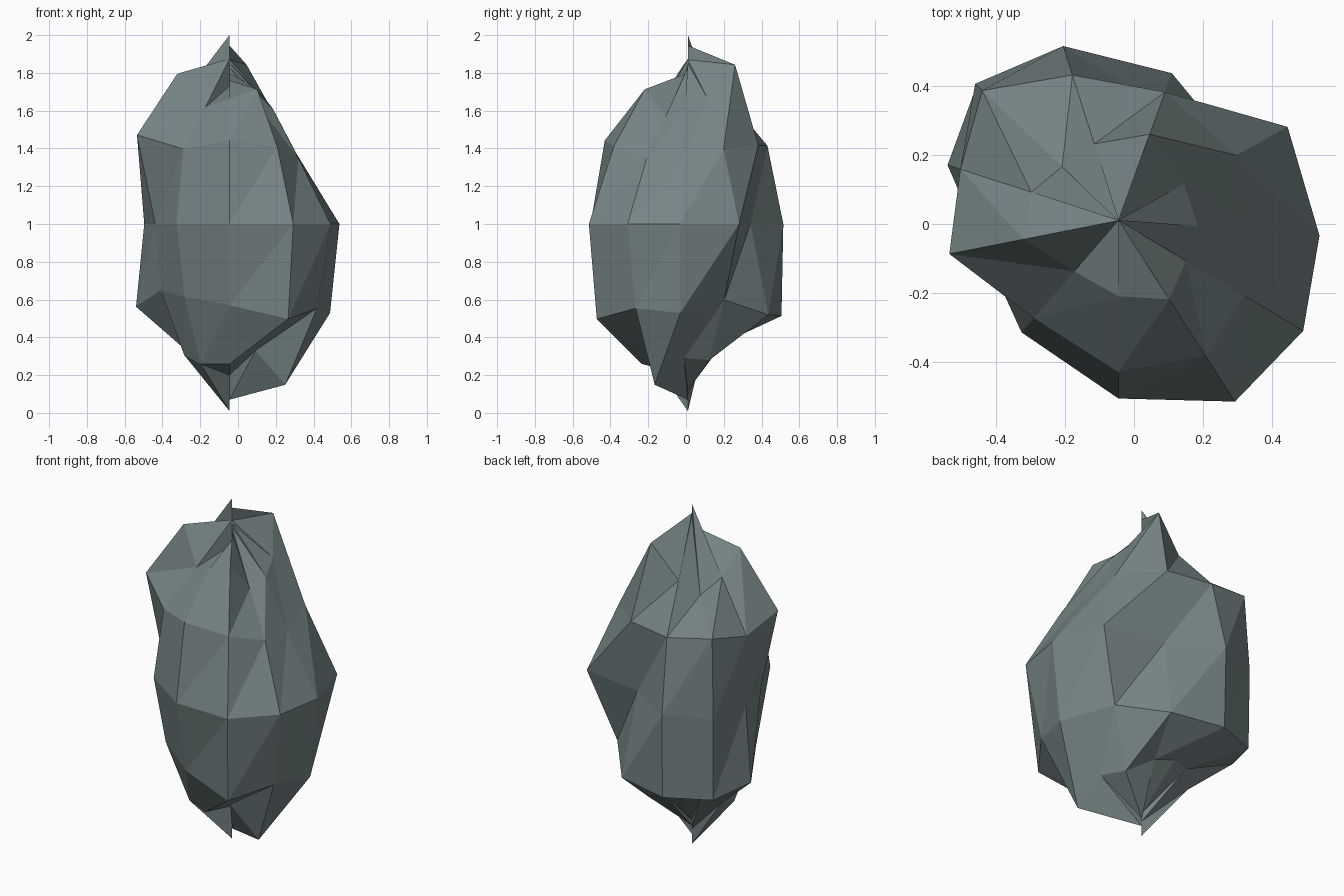
import bpy, math

if "Cube" in bpy.data.objects:
    bpy.data.objects.remove(bpy.data.objects["Cube"])

# Boulder: a sheared 11 x 6 ball whose corners are pushed in and out along their radius
COLS = 11
CENTRE = (-0.045, 0.01, 1.0)

# radial push of each corner, one row per latitude from top to bottom
push = [
    [.84, .905, .72, .774, .84, 1.07, .83, .72, .85, 1.01, .785],
    [.973, .90, .77, .73, .868, .92, .91, 1.005, .89, 1.036, .873],
    [.987, 1.04, .98, .98, 1.08, .71, .945, .915, .76, .72, .865],
    [.945, 1.105, .98, 1.035, .885, 1.055, 1.07, 1.045, .962, .77, .845],
    [.94, .85, 1.08, .90, .914, .80, .75, .75, .83, .88, .94],
]
# each slice ends at its own height on the axis, so the ends are splintered
top_tips = [1.76, 1.80, 1.83, 1.85, 1.87, 1.945, 1.93, 2.0, 1.875, 1.875, 1.73]
low_tips = [.20, .07, .07, .12, .12, .15, .15, .10, .01, .01, .20]


def corner(row, col):
    lat = math.radians(60 - 30 * row)
    lon = math.radians(-90) + math.tau * col / COLS
    f = push[row][col]
    x = 0.6 * math.cos(lon)
    y = 0.522 * math.sin(lon) - 0.2 * x
    r = f * math.cos(lat)
    return (CENTRE[0] + r * x, CENTRE[1] + r * y,
            CENTRE[2] + f * 0.91 * math.sin(lat))


verts = [corner(r, c) for r in range(5) for c in range(COLS)]
top0 = len(verts)
verts += [(CENTRE[0], CENTRE[1], z) for z in top_tips]
low0 = len(verts)
verts += [(CENTRE[0], CENTRE[1], z) for z in low_tips]

faces = []
for c in range(COLS):
    n = (c + 1) % COLS
    # side triangles, split from upper right to lower left
    for r in range(4):
        a, b = r * COLS + c, r * COLS + n
        d, e = a + COLS, b + COLS
        faces += [(a, d, b), (b, d, e)]
    # splintered ends: one slice plus the upright sliver joining it to the next
    lc, ln = 4 * COLS + c, 4 * COLS + n
    faces += [(top0 + c, c, n), (top0 + c, n, top0 + n)]
    faces += [(low0 + c, ln, lc), (low0 + c, low0 + n, ln)]

mesh = bpy.data.meshes.new("boulder")
mesh.from_pydata(verts, [], faces)
mesh.update()

stone = bpy.data.materials.new("grey green stone")
stone.diffuse_color = (0.18, 0.23, 0.235, 1)
stone.use_nodes = True
stone.node_tree.nodes["Principled BSDF"].inputs["Base Color"].default_value = stone.diffuse_color
mesh.materials.append(stone)

boulder = bpy.data.objects.new("boulder", mesh)
bpy.context.collection.objects.link(boulder)
